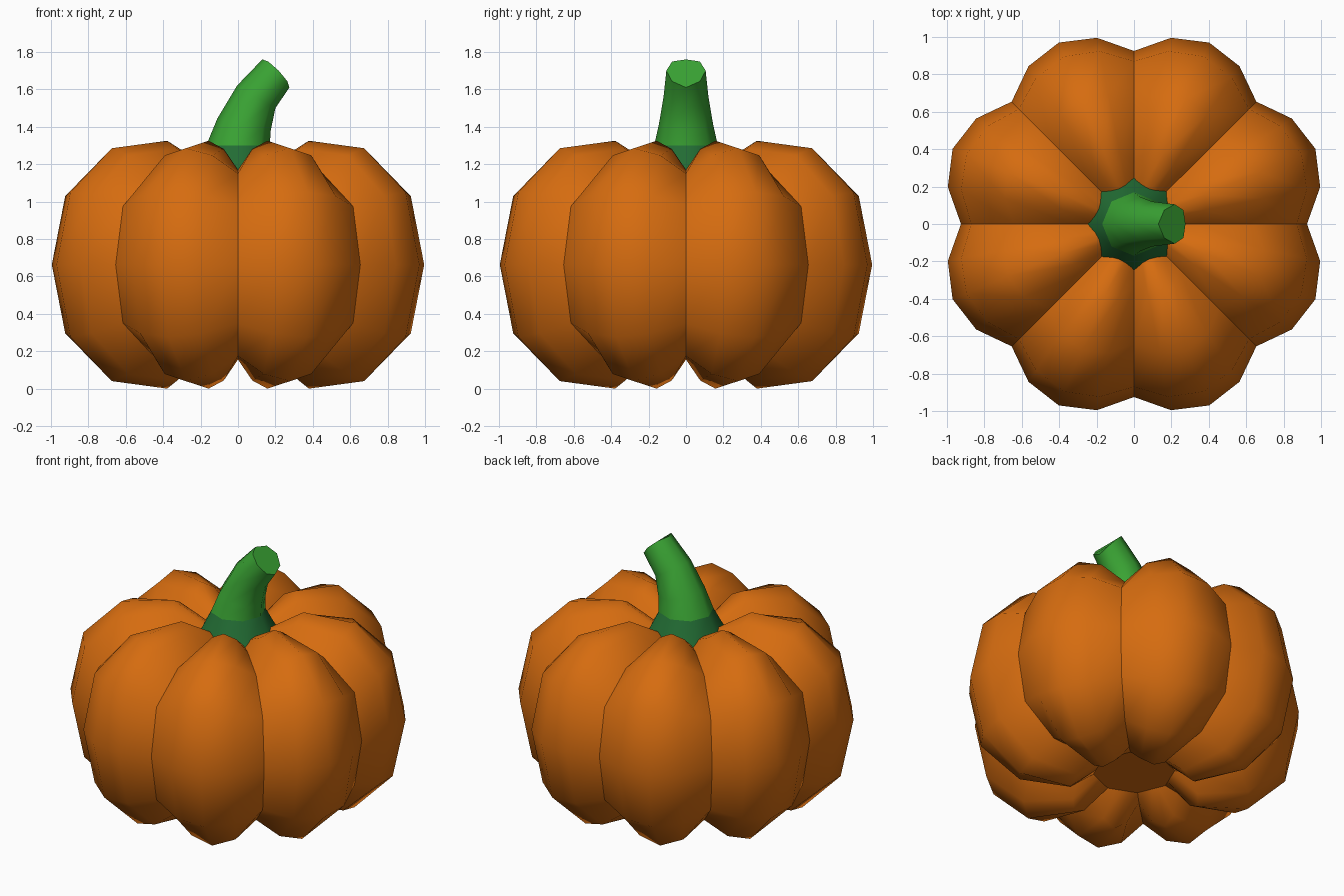
import bpy, bmesh, math

if "Cube" in bpy.data.objects:
    bpy.data.objects.remove(bpy.data.objects["Cube"])

def material(name, rgb):
    m = bpy.data.materials.new(name)
    m.diffuse_color = (*rgb, 1)
    m.use_nodes = True
    m.node_tree.nodes["Principled BSDF"].inputs["Base Color"].default_value = m.diffuse_color
    return m

orange = material("pumpkin orange", (0.67, 0.15, 0.005))
green = material("stem green", (0.042, 0.37, 0.034))
dark_green = material("stem base dark green", (0.016, 0.15, 0.034))

def loft(name, rings, mats, sharp=None, base_band=False):
    """Skin a stack of vertex rings and cap both ends."""
    bm = bmesh.new()
    vs = [[bm.verts.new(p) for p in ring] for ring in rings]
    n = len(rings[0])
    for j in range(len(vs) - 1):
        for i in range(n):
            k = (i + 1) % n
            f = bm.faces.new((vs[j][i], vs[j][k], vs[j + 1][k], vs[j + 1][i]))
            f.smooth = True
            f.material_index = 1 if base_band and j == 0 else 0
            if sharp and i % sharp == 0:
                e = bm.edges.get((vs[j][i], vs[j + 1][i])) 
                e.smooth = False
    for cap in (vs[0][::-1], vs[-1]):
        f = bm.faces.new(cap)
        for e in f.edges:
            e.smooth = False
    if base_band:
        for i in range(n):
            bm.edges.get((vs[1][i], vs[1][(i + 1) % n])).smooth = False
    bmesh.ops.recalc_face_normals(bm, faces=bm.faces[:])
    me = bpy.data.meshes.new(name)
    bm.to_mesh(me)
    bm.free()
    for m in mats:
        me.materials.append(m)
    ob = bpy.data.objects.new(name, me)
    bpy.context.collection.objects.link(ob)
    return ob

# Pumpkin body: eight lobes, blended between a lobe-centre and a crease profile
H = 1.325
centre = [(1.05, H / 2), (0.97, 1.05), (0.73, 1.285), (0.41, 1.325), (0.18, 1.19)]
crease = [(0.925, H / 2), (0.87, 0.975), (0.64, 1.15), (0.34, 1.17), (0.20, 1.15)]

def mirrored(profile, end):
    low = [(r, H - z) for r, z in profile[1:-1]]
    return [end] + low[::-1] + profile

centre = mirrored(centre, (0.231, 0.17))
crease = mirrored(crease, (0.25, 0.17))
blend = (0, 0.72, 1, 0.72)
body = []
for (rc, zc), (rk, zk) in zip(centre, crease):
    ring = []
    for i in range(32):
        t = blend[i % 4]
        r, z, a = rk + (rc - rk) * t, zk + (zc - zk) * t, math.tau * i / 32
        ring.append((r * math.cos(a), r * math.sin(a), z))
    body.append(ring)
loft("pumpkin_body", body, [orange], sharp=4)

# Stem: flared dark base, then tapering rings leaning to +x
# each ring: left (x, z), right (x, z), half depth, outward push of the sides
sections = [((-0.25, 1.15), (0.25, 1.15), 0.25, 0),
            ((-0.17, 1.30), (0.17, 1.30), 0.17, 0),
            ((-0.11, 1.445), (0.175, 1.38), 0.145, 0),
            ((-0.005, 1.62), (0.20, 1.50), 0.12, 0),
            ((0.13, 1.76), (0.275, 1.61), 0.105, 0.015)]
stem = []
for (lx, lz), (rx, rz), d, push in sections:
    ring = []
    for i in range(8):
        a = math.tau * i / 8
        t, s = (1 + math.cos(a)) / 2, math.sin(a)
        p = push * abs(s)
        ring.append((lx + (rx - lx) * t + p, d * s, lz + (rz - lz) * t + p))
    stem.append(ring)
loft("stem", stem, [green, dark_green], base_band=True)
